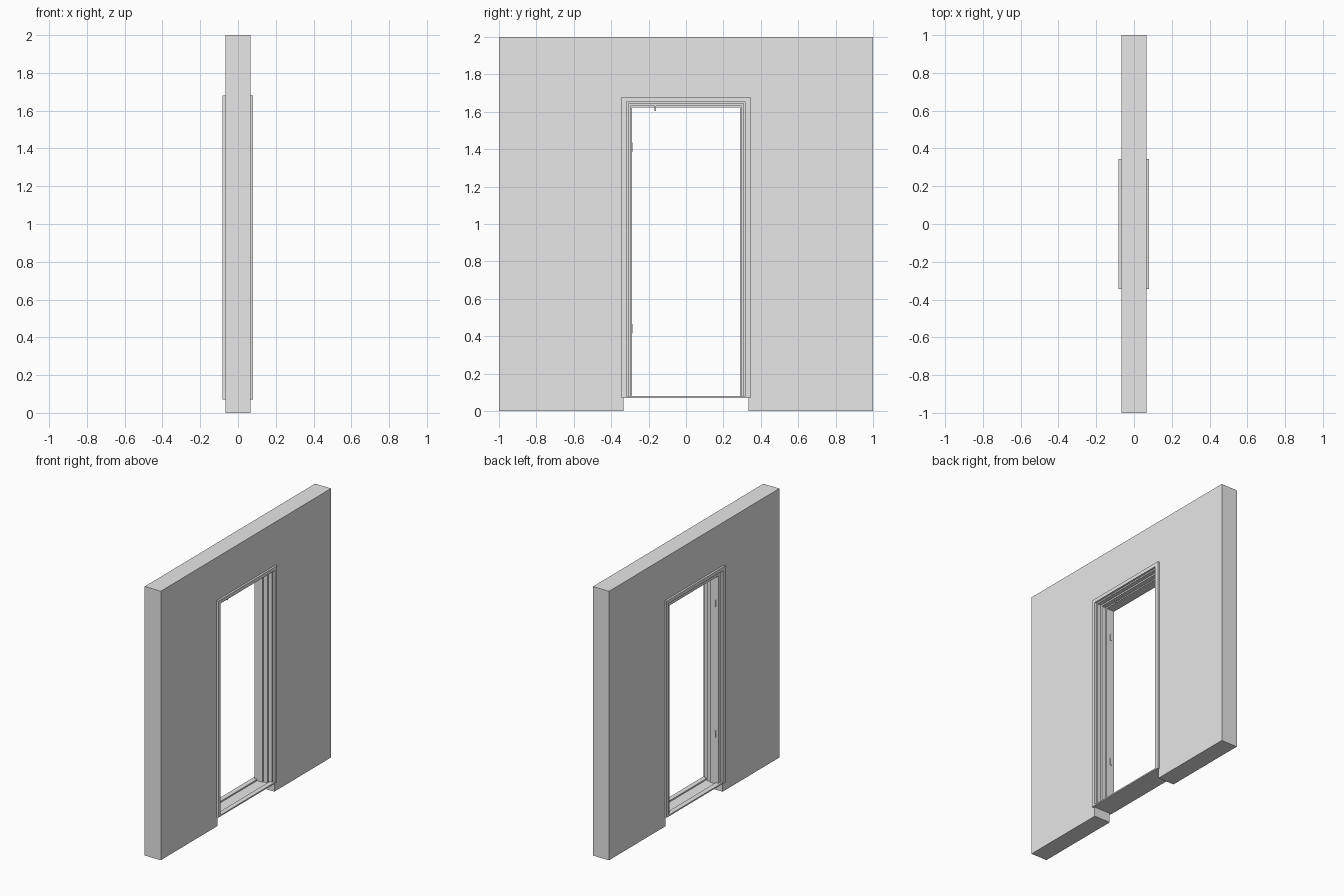
import bpy, bmesh

cube = bpy.data.objects.get("Cube")
if cube:
    bpy.data.objects.remove(cube, do_unlink=True)

grey = bpy.data.materials.new("plain_grey")
grey.use_nodes = True
grey.diffuse_color = (0.8, 0.8, 0.8, 1)
grey.node_tree.nodes["Principled BSDF"].inputs["Base Color"].default_value = (0.8, 0.8, 0.8, 1)

HEAD = 1.335   # head height minus half width, shared by all frame steps
BASE = 0.07    # underside of the door frame


def add_object(name, bm):
    mesh = bpy.data.meshes.new(name)
    bm.to_mesh(mesh)
    bm.free()
    mesh.materials.append(grey)
    obj = bpy.data.objects.new(name, mesh)
    bpy.context.collection.objects.link(obj)
    return obj


def portal(name, x0, x1, outer, inner, base, top=None):
    """Upside-down U extruded through the wall thickness."""
    top = top or outer + HEAD
    head = inner + HEAD
    outline = [(-outer, base), (-outer, top), (outer, top), (outer, base),
               (inner, base), (inner, head), (-inner, head), (-inner, base)]
    bm = bmesh.new()
    face = bm.faces.new([bm.verts.new((x0, y, z)) for y, z in outline])
    new = bmesh.ops.extrude_face_region(bm, geom=[face])["geom"]
    verts = [v for v in new if isinstance(v, bmesh.types.BMVert)]
    bmesh.ops.translate(bm, verts=verts, vec=(x1 - x0, 0, 0))
    bmesh.ops.recalc_face_normals(bm, faces=bm.faces)
    return add_object(name, bm)


def box(name, low, high):
    bm = bmesh.new()
    bmesh.ops.create_cube(bm, size=1)
    for v in bm.verts:
        v.co = [a + (c + 0.5) * (b - a) for a, b, c in zip(low, high, v.co)]
    return add_object(name, bm)


# Wall with doorway
portal("wall", -0.067, 0.065, 1, 0.335, 0, 2)

# Casings on both wall faces
portal("casing_right", 0.065, 0.08, 0.345, 0.318, BASE)
portal("casing_left", -0.082, -0.067, 0.345, 0.318, BASE)

# Jamb lining, stepping wider towards +x
steps = [(-0.067, 0.0, 0.288), (0.0, 0.035, 0.297), (0.035, 0.065, 0.308)]
for i, (x0, x1, inner) in enumerate(steps):
    portal(f"jamb_step_{i + 1}", x0, x1, 0.335, inner, BASE)

# Sill: shallow open tray with a lip along each edge
bm = bmesh.new()
corners = [(-0.045, -0.31), (-0.045, 0.31), (0.045, 0.31), (0.045, -0.31)]
bm.faces.new([bm.verts.new((x, y, BASE)) for x, y in corners])
add_object("sill_pan", bm)
box("sill_lip_right", (0.045, -0.318, BASE), (0.08, 0.318, 0.08))
box("sill_lip_left", (-0.082, -0.318, BASE), (-0.045, 0.318, 0.08))

# Hinge plates on one jamb
for name, z in (("lower", 0.44), ("upper", 1.41)):
    box(f"hinge_plate_{name}", (-0.045, -0.288, z - 0.025), (-0.03, -0.285, z + 0.025))

# Small catch under the head
box("head_catch", (0.02, -0.169, 1.605), (0.03, -0.161, 1.633))
